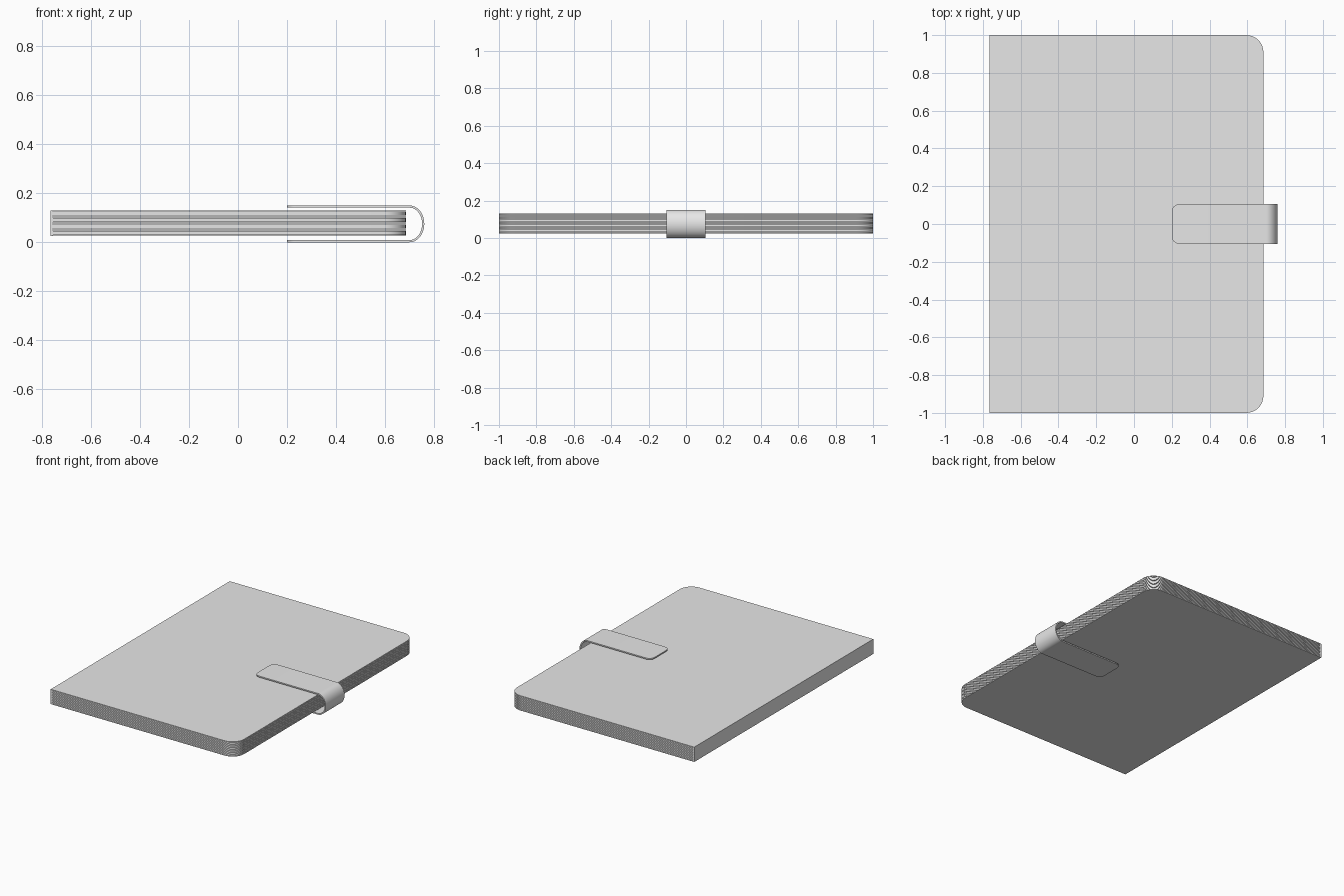
import bpy
import bmesh
from math import sin, cos, pi, sqrt

cube = bpy.data.objects.get("Cube")
if cube:
    bpy.data.objects.remove(cube, do_unlink=True)

grey = bpy.data.materials.new("light grey")
grey.use_nodes = True
grey.diffuse_color = (0.8, 0.8, 0.8, 1)
grey.node_tree.nodes["Principled BSDF"].inputs["Base Color"].default_value = (0.8, 0.8, 0.8, 1)

LEFT, RIGHT, HALF, CORNER = -0.765, 0.685, 1.0, 0.09
BOTTOM, TOP = 0.025, 0.13
SPINE = 0.01


def finish(name, bm):
    """Turn a bmesh into a smooth-shaded object with sharp edges kept."""
    bmesh.ops.recalc_face_normals(bm, faces=bm.faces)
    mesh = bpy.data.meshes.new(name)
    bm.to_mesh(mesh)
    bm.free()
    mesh.materials.append(grey)
    obj = bpy.data.objects.new(name, mesh)
    bpy.context.collection.objects.link(obj)
    bpy.ops.object.select_all(action="DESELECT")
    obj.select_set(True)
    bpy.context.view_layer.objects.active = obj
    bpy.ops.object.shade_smooth_by_angle(angle=pi / 6)
    return obj


def slab(bm, outline, low, high):
    """Extrude a flat outline between two heights."""
    face = bm.faces.new([bm.verts.new((x, y, low)) for x, y in outline])
    top = bmesh.ops.extrude_face_region(bm, geom=[face], use_keep_orig=True)["geom"]
    verts = [v for v in top if isinstance(v, bmesh.types.BMVert)]
    bmesh.ops.translate(bm, verts=verts, vec=(0, 0, high - low))


# Sheet outline: square at the spine, rounded at the opening edge
arc = [i * pi / 16 for i in range(9)]
upper = [(RIGHT - CORNER + CORNER * cos(a), HALF - CORNER + CORNER * sin(a)) for a in arc]
upper.append((LEFT + SPINE, HALF))
outline = upper + [(x, -y) for x, y in reversed(upper)]

# Stack of pages, with the outermost two sheets as covers
SHEETS, GAP = 24, 0.001
pitch = (TOP - BOTTOM + GAP) / SHEETS
pages = bmesh.new()
for i in range(1, SHEETS - 1):
    slab(pages, outline, BOTTOM + i * pitch, BOTTOM + (i + 1) * pitch - GAP)
finish("pages", pages)

# Cover: back, front and spine drawn as one wrap with a shared end face
cover_outline = [(LEFT if x == LEFT + SPINE else x, y) for x, y in outline]
for name, level in (("back_cover", 0), ("front_cover", SHEETS - 1)):
    cover = bmesh.new()
    low = BOTTOM + level * pitch
    slab(cover, cover_outline, low, low + pitch - GAP)
    finish(name, cover)

spine = bmesh.new()
spine_outline = [(LEFT, -HALF), (LEFT + SPINE, -HALF), (LEFT + SPINE, HALF), (LEFT, HALF)]
slab(spine, spine_outline, BOTTOM + pitch - GAP, TOP - pitch + GAP)
finish("spine", spine)

# Closing strap: a bent band with rounded ends
TIP, BEND, MID = 0.2, 0.70, 0.075
WIDTH, ROUND, THICK = 0.105, 0.04, 0.009
REACH = 0.06
stations = []                                   # outer x, z, inner x, z, half width
for i in range(9):
    s = ROUND * (1 - cos(i * pi / 16))
    half = WIDTH - ROUND + sqrt(max(0, ROUND ** 2 - (ROUND - s) ** 2))
    stations.append((TIP + s, 2 * MID, TIP + s, 2 * MID - THICK, half))
for i in range(13):
    a = i * pi / 24
    stations.append((BEND + REACH * sin(a), MID + MID * cos(a),
                     BEND + (REACH - THICK) * sin(a), MID + (MID - THICK) * cos(a), WIDTH))
stations += [(xo, 2 * MID - zo, xi, 2 * MID - zi, w)
             for xo, zo, xi, zi, w in reversed(stations[:-1])]

strap = bmesh.new()
rings = [[strap.verts.new(p) for p in ((xo, -w, zo), (xo, w, zo), (xi, w, zi), (xi, -w, zi))]
         for xo, zo, xi, zi, w in stations]
for a, b in zip(rings, rings[1:]):
    for k in range(4):
        n = (k + 1) % 4
        strap.faces.new((a[k], a[n], b[n], b[k]))
strap.faces.new(rings[0])
strap.faces.new(rings[-1])
finish("closing_strap", strap)
